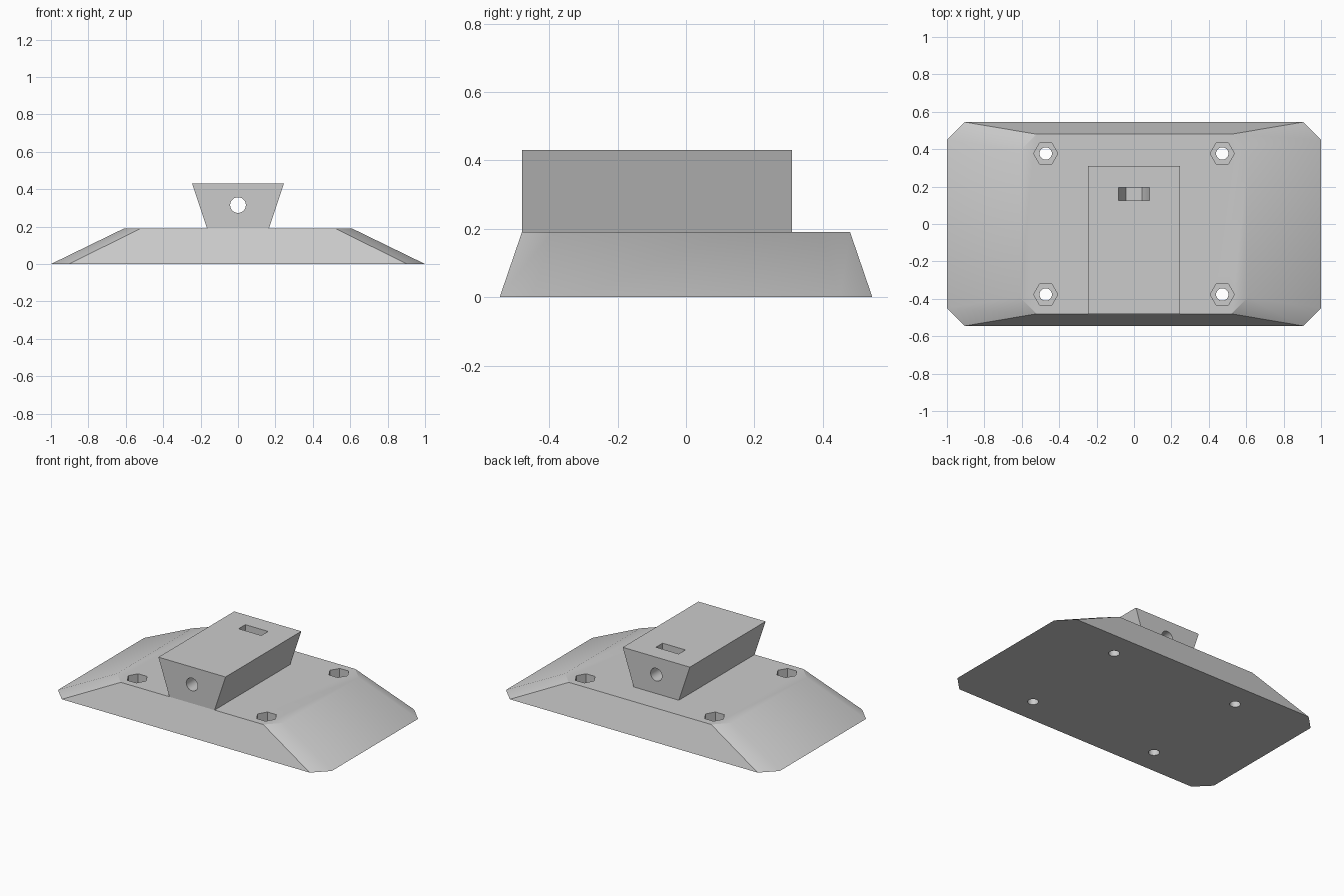
import bpy, bmesh, math
from mathutils import Matrix, Vector

cube = bpy.data.objects.get("Cube")
if cube:
    bpy.data.objects.remove(cube, do_unlink=True)

grey = bpy.data.materials.new("plain grey")
grey.use_nodes = True
colour = (0.6, 0.6, 0.6, 1)
grey.diffuse_color = colour
grey.node_tree.nodes["Principled BSDF"].inputs["Base Color"].default_value = colour


def loft(name, lower, upper):
    """Solid between two matching loops of points."""
    bm = bmesh.new()
    a = [bm.verts.new(p) for p in lower]
    b = [bm.verts.new(p) for p in upper]
    bm.faces.new(a)
    bm.faces.new(b)
    for i in range(len(a)):
        j = (i + 1) % len(a)
        bm.faces.new((a[i], a[j], b[j], b[i]))
    bmesh.ops.recalc_face_normals(bm, faces=bm.faces)
    mesh = bpy.data.meshes.new(name)
    bm.to_mesh(mesh)
    bm.free()
    mesh.materials.append(grey)
    obj = bpy.data.objects.new(name, mesh)
    bpy.context.collection.objects.link(obj)
    return obj


def octagon(x, y, cut, z):
    """Rectangle with cut corners."""
    half = [(x, -y + cut), (x, y - cut), (x - cut, y), (cut - x, y)]
    return [(s * px, s * py, z) for s in (1, -1) for px, py in half]


def prism(name, sides, radius, start, end):
    """Regular prism with corners on +x and -x, from start to end."""
    start, end = Vector(start), Vector(end)
    side = Vector((1, 0, 0))
    up = (end - start).normalized().cross(side)
    ring = [side * radius * math.cos(math.tau * i / sides)
            + up * radius * math.sin(math.tau * i / sides) for i in range(sides)]
    return loft(name, [start + p for p in ring], [end + p for p in ring])


def cut(obj, cutter):
    cutter.hide_render = True
    mod = obj.modifiers.new("cut", "BOOLEAN")
    mod.operation = "DIFFERENCE"
    mod.solver = "EXACT"
    mod.object = cutter
    bpy.context.view_layer.objects.active = obj
    bpy.ops.object.modifier_apply(modifier=mod.name)
    bpy.data.objects.remove(cutter, do_unlink=True)


def finish(obj):
    bpy.ops.object.select_all(action="DESELECT")
    obj.select_set(True)
    bpy.context.view_layer.objects.active = obj
    bpy.ops.object.shade_smooth_by_angle(angle=math.radians(30))


# Sloped base plate with cut corners
deck = 0.19
plate = loft("base_plate", octagon(1, 0.545, 0.095, 0), octagon(0.61, 0.48, 0.09, deck))

# Four bolt holes with hexagonal pockets
for x in (-0.472, 0.472):
    for y in (-0.377, 0.377):
        cut(plate, prism("bolt_hole", 32, 0.033, (x, y, -0.1), (x, y, 0.3)))
        cut(plate, prism("bolt_pocket", 6, 0.065, (x, y, 0.1), (x, y, 0.3)))
finish(plate)

# Dovetail block, wider at the top
front, back, top = -0.48, 0.31, 0.43
profile = [(-0.165, deck), (0.165, deck), (0.245, top), (-0.245, top)]
block = loft("dovetail_block", [(x, front, z) for x, z in profile],
             [(x, back, z) for x, z in profile])

# Long screw hole, and a nut slot open at the top with a hexagonal bottom
axis, nut = 0.315, 0.083
low = axis - nut * math.sqrt(3) / 2
slot = [(-nut / 2, low), (nut / 2, low), (nut, axis), (nut, 0.5), (-nut, 0.5), (-nut, axis)]
cut(block, loft("nut_slot", [(x, 0.125, z) for x, z in slot],
                [(x, 0.195, z) for x, z in slot]))
cut(block, prism("screw_hole", 32, 0.042, (0, front - 0.1, axis), (0, back + 0.1, axis)))
finish(block)
